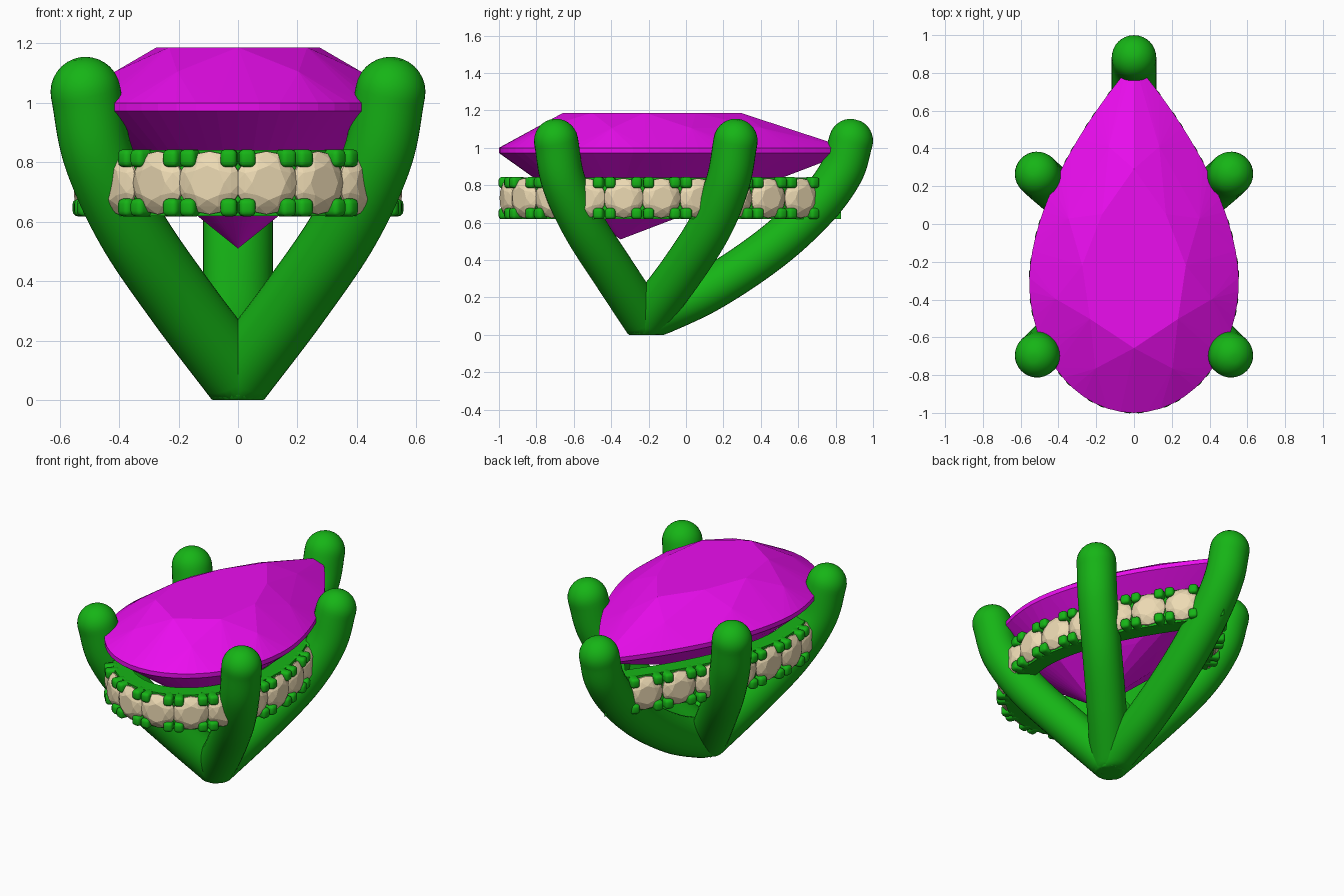
import bpy, bmesh, math
from mathutils import Vector, Matrix

if "Cube" in bpy.data.objects:
    bpy.data.objects.remove(bpy.data.objects["Cube"])


def material(name, col):
    m = bpy.data.materials.new(name)
    m.diffuse_color = (*col, 1)
    m.use_nodes = True
    m.node_tree.nodes["Principled BSDF"].inputs["Base Color"].default_value = m.diffuse_color
    return m


GREEN = material("green_metal", (0.008, 0.46, 0.008))
MAGENTA = material("magenta_gem", (0.83, 0.004, 0.86))
CREAM = material("cream_gem", (0.84, 0.70, 0.45))


def finish(name, bm, mat, smooth=None):
    bmesh.ops.recalc_face_normals(bm, faces=bm.faces)
    me = bpy.data.meshes.new(name)
    bm.to_mesh(me)
    bm.free()
    ob = bpy.data.objects.new(name, me)
    bpy.context.collection.objects.link(ob)
    me.materials.append(mat)
    if smooth:
        bpy.ops.object.select_all(action='DESELECT')
        ob.select_set(True)
        bpy.context.view_layer.objects.active = ob
        bpy.ops.object.shade_smooth_by_angle(angle=math.radians(smooth))
    return ob


# Pear outline: right half from the round front to the pointed back
N = 80
HALF = [Vector((0.555 * math.sin(a), -0.3 - 0.7 * math.cos(a)))
        for a in (math.pi / 2 * i / N for i in range(N))]
HALF += [Vector((0.555 * (1 - (i / N) ** 1.75), -0.3 + 1.16 * i / N)) for i in range(N + 1)]
LEN = [0.0]
for p, q in zip(HALF, HALF[1:]):
    LEN.append(LEN[-1] + (q - p).length)
TOTAL = LEN[-1]


def along(s):
    """Point and outward normal at arc length s on the right half."""
    s = min(max(s, 0), TOTAL)
    i = next((k for k in range(len(LEN) - 1) if LEN[k + 1] >= s), len(LEN) - 2)
    d = HALF[i + 1] - HALF[i]
    p = HALF[i] + d * ((s - LEN[i]) / (LEN[i + 1] - LEN[i]))
    d.normalize()
    return p, Vector((d.y, -d.x))


def pear_ring(count, scale, z, shift=0.0):
    pts = []
    for k in range(count):
        u = 2 * (k + shift) / count
        p, _ = along((u if u <= 1 else 2 - u) * TOTAL)
        x = p.x if u <= 1 else -p.x
        pts.append(Vector((x * scale, -0.3 + (p.y + 0.3) * scale, z)))
    return pts


def hull(bm, pts):
    vs = [bm.verts.new(p) for p in pts]
    r = bmesh.ops.convex_hull(bm, input=vs)
    bad = [g for g in set(r["geom_interior"] + r["geom_unused"]) if isinstance(g, bmesh.types.BMVert)]
    bmesh.ops.delete(bm, geom=bad, context='VERTS')


# Large pear stone
bm = bmesh.new()
hull(bm, pear_ring(8, 0.51, 1.187) + pear_ring(8, 0.76, 1.105, 0.5)
     + pear_ring(64, 1, 1.0) + pear_ring(64, 1, 0.972)
     + pear_ring(8, 0.45, 0.707, 0.5) + [Vector((0, -0.35, 0.51))])
finish("pear_stone", bm, MAGENTA)


# Prongs: round tubes with domed ends, flattened at the ground
def spline(pts, steps=10):
    pts = [Vector(p) for p in pts]
    pts = [2 * pts[0] - pts[1]] + pts + [2 * pts[-1] - pts[-2]]
    out = []
    for a, b, c, d in zip(pts, pts[1:], pts[2:], pts[3:]):
        for i in range(steps):
            t = i / steps
            out.append(0.5 * (2 * b + (c - a) * t + (2 * a - 5 * b + 4 * c - d) * t * t
                              + (3 * b - a - 3 * c + d) * t ** 3))
    return out + [pts[-2]]


def prong(name, pts, r=0.118, sides=32):
    path = spline(pts)
    tans = [(path[min(i + 1, len(path) - 1)] - path[max(i - 1, 0)]).normalized()
            for i in range(len(path))]
    dome = [math.pi / 2 * i / 8 for i in range(1, 8)]
    rings = [(path[0] - tans[0] * r * math.sin(a), tans[0], r * math.cos(a)) for a in reversed(dome)]
    rings += [(p, t, r) for p, t in zip(path, tans)]
    rings += [(path[-1] + tans[-1] * r * math.sin(a), tans[-1], r * math.cos(a)) for a in dome]
    # fixed reference perpendicular to the plane of the path
    flat = Vector((pts[-1][0] - pts[0][0], pts[-1][1] - pts[0][1], 0)).normalized()
    side = Vector((flat.y, -flat.x, 0))
    bm = bmesh.new()
    loops = []
    for c, t, rad in rings:
        u = (side - t * side.dot(t)).normalized()
        v = t.cross(u)
        loop = []
        for k in range(sides):
            a = 2 * math.pi * k / sides
            p = c + (u * math.cos(a) + v * math.sin(a)) * rad
            p.z = max(p.z, 0)
            loop.append(bm.verts.new(p))
        loops.append(loop)
    for A, B in zip(loops, loops[1:]):
        for k in range(sides):
            j = (k + 1) % sides
            bm.faces.new((A[k], A[j], B[j], B[k]))
    bm.faces.new(loops[0])
    bm.faces.new(loops[-1])
    finish(name, bm, GREEN, 50)


for sx, label in ((1, "right"), (-1, "left")):
    prong("front_prong_" + label, [(0, -0.22, 0.08), (sx * 0.19, -0.385, 0.33),
          (sx * 0.36, -0.545, 0.58), (sx * 0.47, -0.655, 0.82), (sx * 0.513, -0.695, 1.037)])
    prong("middle_prong_" + label, [(0, -0.22, 0.08), (sx * 0.19, -0.03, 0.33),
          (sx * 0.36, 0.13, 0.58), (sx * 0.47, 0.225, 0.82), (sx * 0.513, 0.265, 1.037)])
prong("back_prong", [(0, -0.2, 0.09), (0, 0.12, 0.24), (0, 0.45, 0.46),
                     (0, 0.69, 0.68), (0, 0.83, 0.87), (0, 0.882, 1.037)])

# Gallery band below the stone, following the pear outline
bm = bmesh.new()
section = [(0.05, 0.62), (0.05, 0.842), (0.15, 0.842), (0.15, 0.62)]
for sx in (1, -1):
    loops = []
    for i in range(61):
        p, n = along(TOTAL * i / 60)
        loops.append([bm.verts.new((sx * (0 if i == 0 else max(0, p.x - n.x * d)), p.y - n.y * d, z))
                      for d, z in section])
    for A, B in zip(loops, loops[1:]):
        for k in range(4):
            bm.faces.new((A[k], A[(k + 1) % 4], B[(k + 1) % 4], B[k]))
bmesh.ops.remove_doubles(bm, verts=bm.verts, dist=1e-5)
finish("gallery_band", bm, GREEN, 35)

# Small round stones around the band, each held by four corner claws
gems, claws = bmesh.new(), bmesh.new()
STEP, MID = 0.212, 0.731


def frame(s, inset, z, sx):
    p, n = along(s)
    c = Vector((sx * (p.x - n.x * inset), p.y - n.y * inset, z))
    out = Vector((sx * n.x, n.y, 0))
    m = Matrix((Vector((0, 0, 1)).cross(out), Vector((0, 0, 1)), out)).transposed().to_4x4()
    return Matrix.Translation(c) @ m


def circle(n, r, h, shift=0.0):
    return [Vector((r * math.cos(2 * math.pi * (k + shift) / n),
                    r * math.sin(2 * math.pi * (k + shift) / n), h)) for k in range(n)]


cut = (circle(8, 0.058, 0.036) + circle(8, 0.086, 0.022, 0.5) + circle(16, 0.106, 0.003)
       + circle(16, 0.106, -0.004) + [Vector((0, 0, -0.07))])
for sx in (1, -1):
    for k in range(10):
        s = (k + 0.5) * STEP
        m = frame(s, 0.04, MID, sx)
        hull(gems, [m @ p for p in cut])
        for ds in (-0.073, 0.073):
            for dz in (-0.083, 0.083):
                mat = frame(s + ds, 0.04, MID + dz, sx) @ Matrix.Diagonal((0.056, 0.06, 0.085, 1))
                bmesh.ops.create_cube(claws, size=1, matrix=mat)
finish("accent_stones", gems, CREAM)
bmesh.ops.bevel(claws, geom=claws.edges[:], offset=0.018, segments=3, profile=0.5, affect='EDGES')
finish("accent_claws", claws, GREEN, 60)
